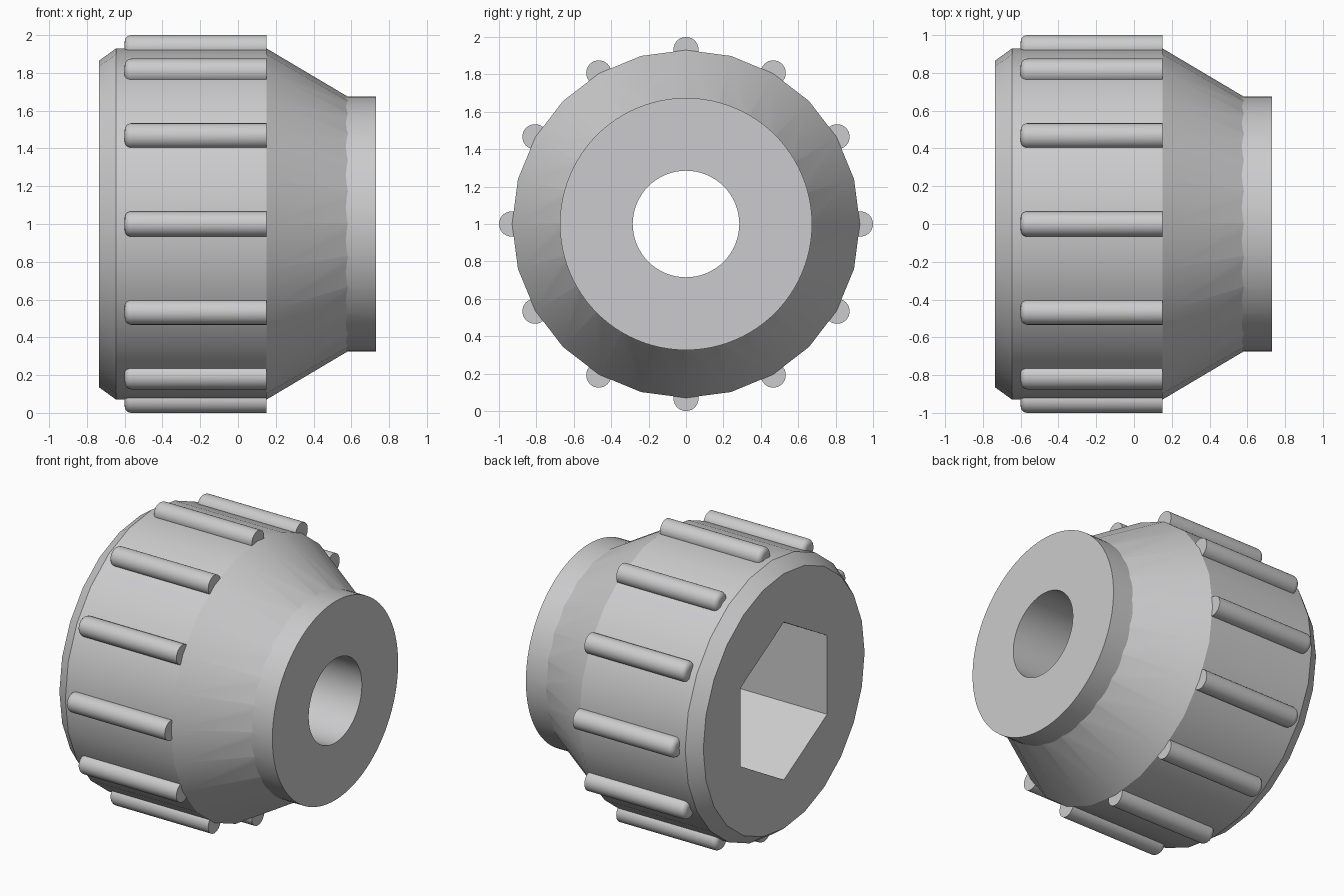
import bpy
import math
from mathutils import Matrix

if "Cube" in bpy.data.objects:
    bpy.data.objects.remove(bpy.data.objects["Cube"])

grey = bpy.data.materials.new("light grey plastic")
grey.diffuse_color = (0.6, 0.6, 0.61, 1)
grey.use_nodes = True
grey.node_tree.nodes["Principled BSDF"].inputs["Base Color"].default_value = grey.diffuse_color


def lathe(name, profile, sides, cy=0.0, cz=1.0, turn=0.0):
    """Closed solid turned about the x axis from (x, radius) pairs."""
    verts, faces = [], []
    for x, r in profile:
        for i in range(sides):
            a = turn + 2 * math.pi * i / sides
            verts.append((x, cy + r * math.sin(a), cz + r * math.cos(a)))
    for k in range(len(profile) - 1):
        for i in range(sides):
            j = (i + 1) % sides
            a, b = k * sides, (k + 1) * sides
            faces.append((a + i, a + j, b + j, b + i))
    last = (len(profile) - 1) * sides
    faces.append(tuple(reversed(range(sides))))
    faces.append(tuple(range(last, last + sides)))
    mesh = bpy.data.meshes.new(name)
    mesh.from_pydata(verts, [], faces)
    mesh.flip_normals()
    mesh.materials.append(grey)
    obj = bpy.data.objects.new(name, mesh)
    bpy.context.collection.objects.link(obj)
    return obj


def select(obj):
    bpy.ops.object.select_all(action='DESELECT')
    obj.select_set(True)
    bpy.context.view_layer.objects.active = obj


def smooth(obj):
    select(obj)
    bpy.ops.object.shade_smooth_by_angle(angle=math.radians(28))


def boolean(obj, tool, operation):
    mod = obj.modifiers.new(operation.lower(), 'BOOLEAN')
    mod.operation, mod.solver, mod.object = operation, 'EXACT', tool
    select(obj)
    bpy.ops.object.modifier_apply(modifier=mod.name)
    bpy.data.objects.remove(tool)


# Knob body: chamfered faceted barrel and cone
body = lathe("knob_body", [(-0.735, 0.865), (-0.645, 0.93), (0.15, 0.93),
                           (0.58, 0.675), (0.62, 0.651)], 24)
# Round collar at the narrow end
boolean(body, lathe("collar", [(0.4, 0.674), (0.73, 0.674)], 96), 'UNION')
# Hexagonal nut pocket and round bolt bore
boolean(body, lathe("nut_pocket", [(-0.9, 0.535), (0.15, 0.535)], 6), 'DIFFERENCE')
boolean(body, lathe("bolt_bore", [(0.0, 0.285), (0.9, 0.285)], 64), 'DIFFERENCE')
smooth(body)

# Twelve grip ribs with a rounded end
R, ROUND = 0.067, 0.035
rounded = [(-0.60 + ROUND * (1 - math.sin(t)), R - ROUND * (1 - math.cos(t)))
           for t in (math.pi / 2 * (1 - k / 5) for k in range(6))]
for n in range(12):
    a = 2 * math.pi * n / 12
    rib = lathe(f"grip_rib_{n + 1}", rounded + [(0.15, R)], 32,
                0.933 * math.sin(a), 1 + 0.933 * math.cos(a))
    smooth(rib)
